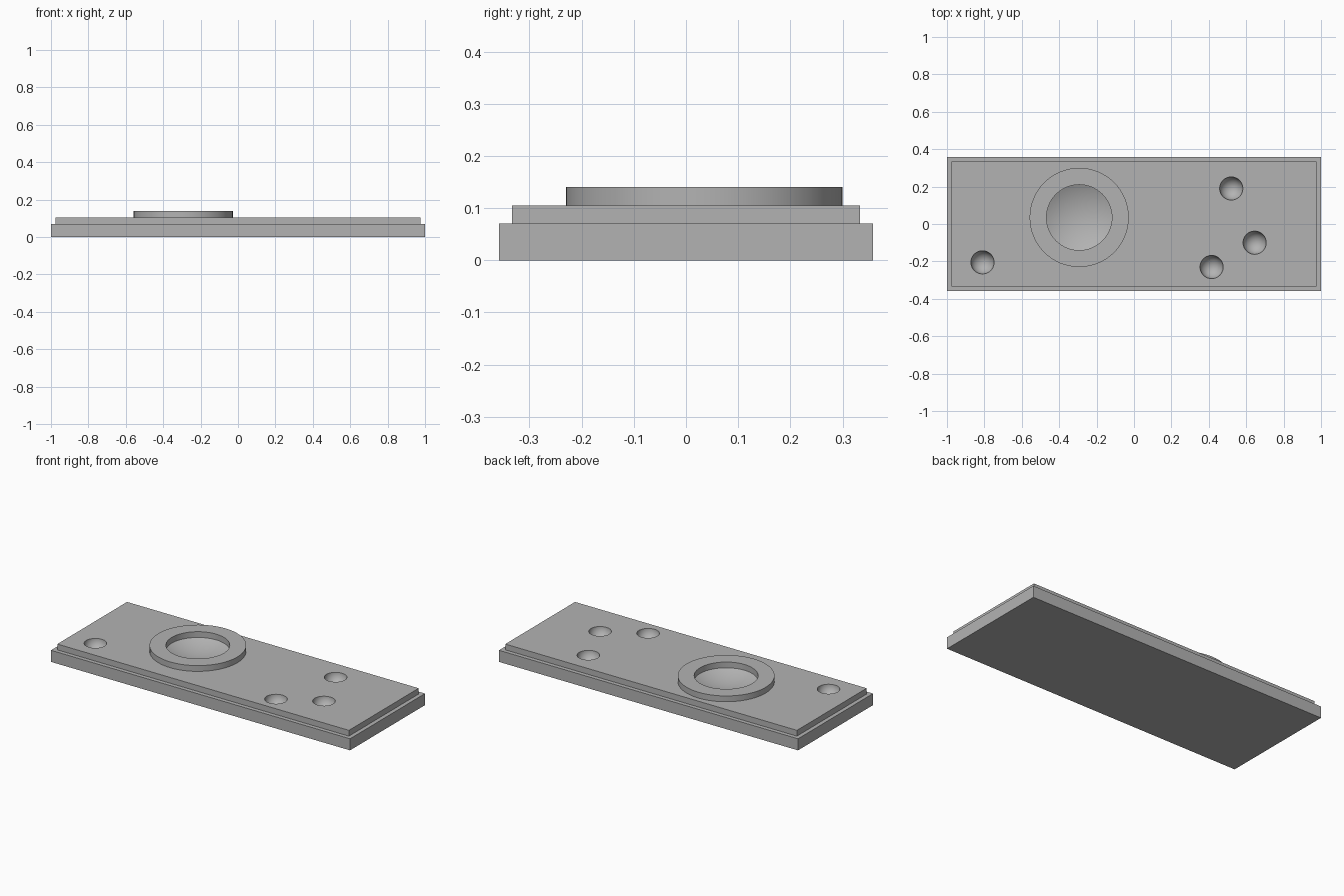
import bpy, bmesh
from math import sin, cos, asin, pi

if "Cube" in bpy.data.objects:
    bpy.data.objects.remove(bpy.data.objects["Cube"])

grey = bpy.data.materials.new("plain_grey")
grey.use_nodes = True
colour = (0.45, 0.45, 0.45, 1)
grey.diffuse_color = colour
grey.node_tree.nodes["Principled BSDF"].inputs["Base Color"].default_value = colour

DECK_Z = 0.105
DISH = (-0.293, 0.035)


def add_object(name, bm):
    bmesh.ops.recalc_face_normals(bm, faces=bm.faces)
    mesh = bpy.data.meshes.new(name)
    bm.to_mesh(mesh)
    bm.free()
    mesh.materials.append(grey)
    obj = bpy.data.objects.new(name, mesh)
    bpy.context.collection.objects.link(obj)
    return obj


def lathe(name, profile, centre, closed=False, steps=64):
    """Spin an (r, z) profile around a vertical axis."""
    bm = bmesh.new()
    verts = [bm.verts.new((r, 0, z)) for r, z in profile]
    edges = [bm.edges.new(pair) for pair in zip(verts, verts[1:])]
    if closed:
        edges.append(bm.edges.new((verts[-1], verts[0])))
    bmesh.ops.spin(bm, geom=verts + edges, cent=(0, 0, 0), axis=(0, 0, 1),
                   angle=2 * pi, steps=steps, use_merge=True)
    bmesh.ops.remove_doubles(bm, verts=bm.verts, dist=1e-5)
    bmesh.ops.translate(bm, verts=bm.verts, vec=(*centre, 0))
    return add_object(name, bm)


def bowl_cutter(centre, radius, depth, rings=14):
    """Spherical cap below the deck, with a straight plug above it."""
    ball = (radius ** 2 + depth ** 2) / (2 * depth)
    sweep = asin(min(1, radius / ball))
    arc = [(ball * sin(sweep * i / rings),
            DECK_Z - depth + ball * (1 - cos(sweep * i / rings)))
           for i in range(rings + 1)]
    top = DECK_Z + 0.1
    cutter = lathe("bowl_cutter", arc + [(radius, top), (0, top)], centre)
    cutter.hide_render = True
    return cutter


# Stepped slab: wide base with an inset raised deck
bm = bmesh.new()
bmesh.ops.create_cube(bm, size=1)
bmesh.ops.scale(bm, verts=bm.verts, vec=(2, 0.716, 0.07))
bmesh.ops.translate(bm, verts=bm.verts, vec=(0, 0, 0.035))
bm.faces.ensure_lookup_table()
top_face = max(bm.faces, key=lambda f: f.calc_center_median().z)
bmesh.ops.inset_region(bm, faces=[top_face], thickness=0.035)
raised = bmesh.ops.extrude_face_region(bm, geom=[top_face])["geom"]
bmesh.ops.translate(bm, vec=(0, 0, DECK_Z - 0.07),
                    verts=[v for v in raised if isinstance(v, bmesh.types.BMVert)])
bmesh.ops.delete(bm, geom=[top_face], context="FACES_ONLY")
slab = add_object("stepped_slab", bm)

# Hollows: one shallow dish and five small round pits
pits = [(-0.81, -0.205), (0.415, -0.23), (0.645, -0.10), (0.52, 0.19), (0.795, 0.143)]
cutters = [bowl_cutter(DISH, 0.175, 0.04)]
cutters += [bowl_cutter(p, 0.062, 0.06) for p in pits]
bpy.context.view_layer.objects.active = slab
for cutter in cutters:
    mod = slab.modifiers.new("hollow", "BOOLEAN")
    mod.operation = "DIFFERENCE"
    mod.solver = "EXACT"
    mod.object = cutter
    bpy.ops.object.modifier_apply(modifier=mod.name)
    bpy.data.objects.remove(cutter)

# Raised collar around the dish
collar = lathe("dish_collar", [(0.175, DECK_Z), (0.265, DECK_Z), (0.265, 0.14), (0.175, 0.14)],
               DISH, closed=True)

bpy.ops.object.select_all(action="DESELECT")
for obj in (slab, collar):
    obj.select_set(True)
bpy.context.view_layer.objects.active = slab
bpy.ops.object.shade_smooth_by_angle(angle=pi / 6)
